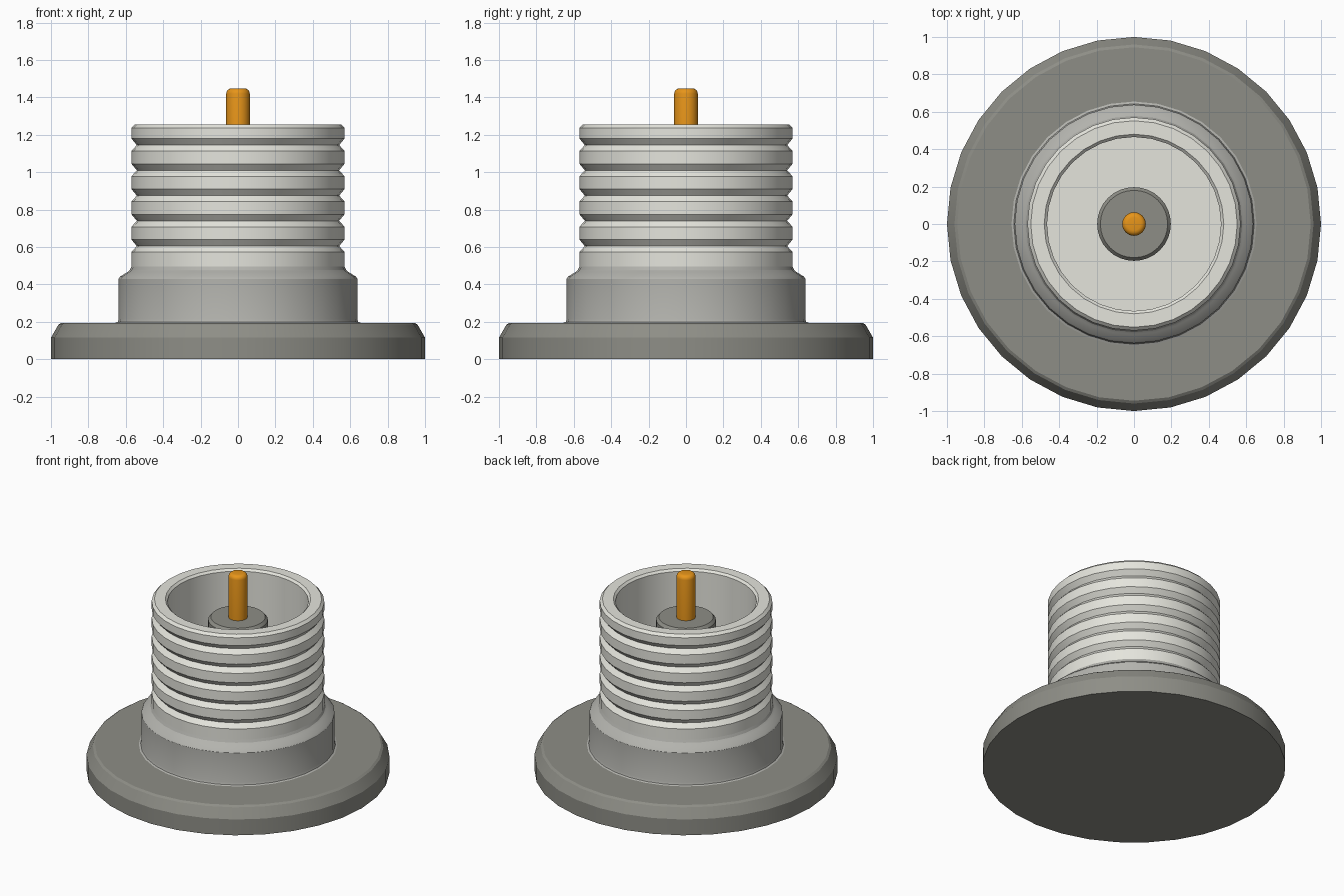
import bpy, bmesh
from math import cos, sin, pi, radians

if "Cube" in bpy.data.objects:
    bpy.data.objects.remove(bpy.data.objects["Cube"])

SEGMENTS = 32


def material(name, rgb):
    m = bpy.data.materials.new(name)
    m.diffuse_color = (*rgb, 1)
    m.use_nodes = True
    m.node_tree.nodes["Principled BSDF"].inputs["Base Color"].default_value = m.diffuse_color
    return m


def lathe(name, profile, mat, segments=SEGMENTS, angle=25):
    """Spin (radius, z) points round the z axis; radius 0 closes at a pole."""
    bm = bmesh.new()
    rings = []
    for r, z in profile:
        if r == 0:
            rings.append([bm.verts.new((0, 0, z))] * segments)
        else:
            rings.append([bm.verts.new((r * cos(2 * pi * i / segments),
                                        r * sin(2 * pi * i / segments), z))
                          for i in range(segments)])
    for a, b in zip(rings, rings[1:]):
        for i in range(segments):
            j = (i + 1) % segments
            bm.faces.new(dict.fromkeys((a[i], a[j], b[j], b[i])))
    bmesh.ops.recalc_face_normals(bm, faces=bm.faces)
    mesh = bpy.data.meshes.new(name)
    bm.to_mesh(mesh)
    bm.free()
    mesh.materials.append(mat)
    obj = bpy.data.objects.new(name, mesh)
    bpy.context.collection.objects.link(obj)
    bpy.context.view_layer.objects.active = obj
    obj.select_set(True)
    bpy.ops.object.shade_smooth_by_angle(angle=radians(angle))
    obj.select_set(False)
    return obj


dark = material("dark_grey", (0.27, 0.27, 0.24))
mid = material("mid_grey", (0.45, 0.45, 0.42))
light = material("light_grey", (0.78, 0.78, 0.72))
orange = material("orange", (0.80, 0.30, 0.01))

# Wide base flange with a chamfered upper rim
lathe("base_flange", [(0, 0), (1, 0), (1, 0.115), (0.96, 0.185), (0.945, 0.195),
                      (0, 0.195)], dark)

# Collar with a small foot fillet and a sloped shoulder
lathe("collar", [(0.655, 0.195), (0.643, 0.2), (0.638, 0.215), (0.638, 0.43),
                 (0.63, 0.442), (0.59, 0.467), (0.578, 0.477), (0.57, 0.495)], mid)

# Threaded sleeve: ring grooves outside, open bore inside
sleeve = [(0.57, 0.485)]
for i in range(5):
    z = 0.605 + i * 0.135
    sleeve += [(0.57, z - 0.032), (0.541, z), (0.57, z + 0.035)]
sleeve += [(0.57, 1.237), (0.552, 1.255), (0.48, 1.255), (0.465, 1.24),
           (0.465, 0.5), (0, 0.5)]
lathe("threaded_sleeve", sleeve, light)

# Insulator post in the middle of the bore
lathe("insulator", [(0.197, 0.5), (0.197, 1.105), (0.18, 1.125), (0, 1.125)], dark)

# Centre contact pin with rounded tip
tip = [(0.035 + 0.028 * cos(a), 1.42 + 0.028 * sin(a))
       for a in (k * pi / 8 for k in range(5))]
lathe("centre_pin", [(0.063, 1.12)] + tip + [(0, 1.448)], orange, angle=40)
